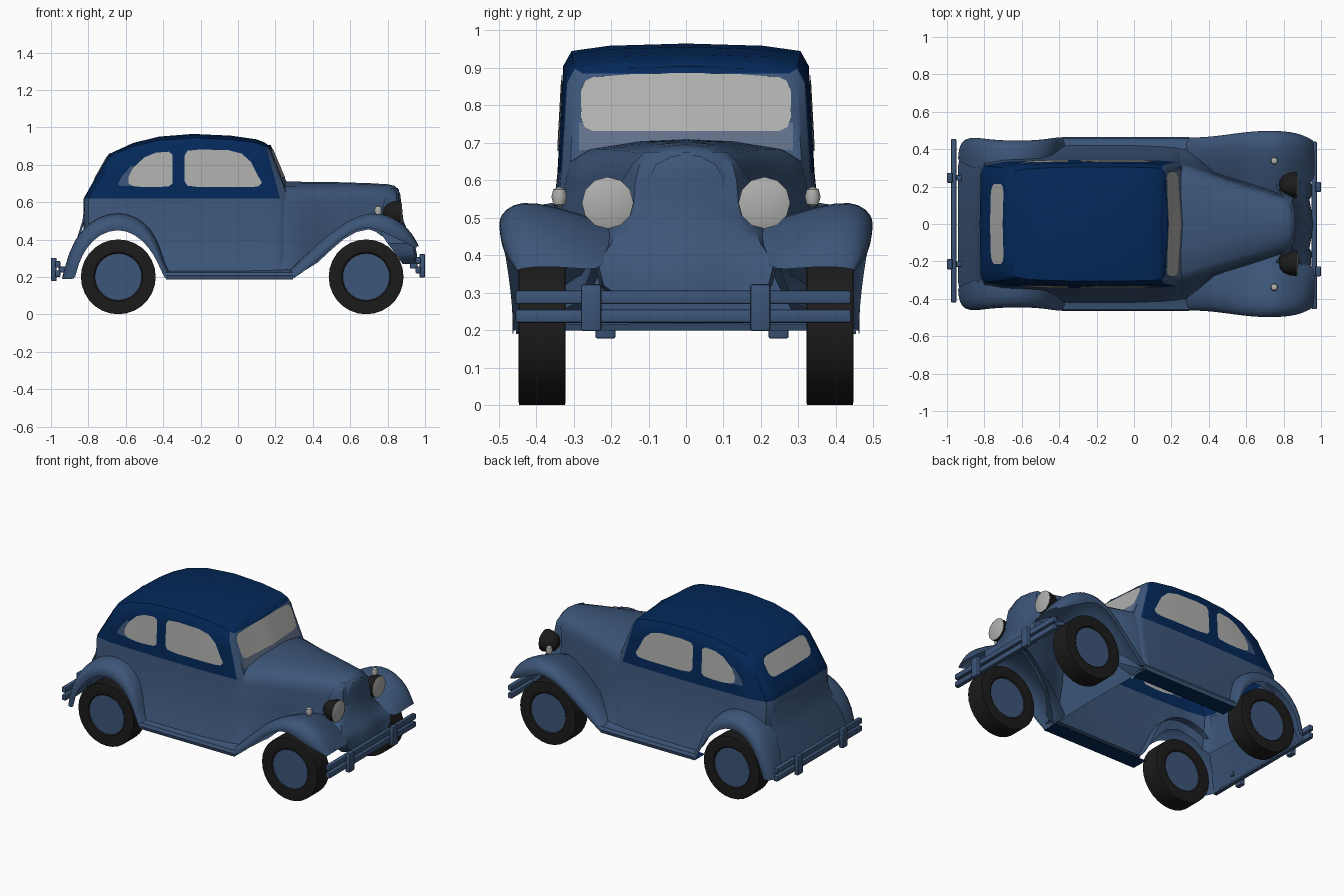
import bpy, bmesh, math
from mathutils import Vector
from mathutils.bvhtree import BVHTree

if "Cube" in bpy.data.objects:
    bpy.data.objects.remove(bpy.data.objects["Cube"])


def material(name, rgb):
    m = bpy.data.materials.new(name)
    m.diffuse_color = (*rgb, 1)
    m.use_nodes = True
    m.node_tree.nodes["Principled BSDF"].inputs["Base Color"].default_value = m.diffuse_color
    return m


BLUE = material("body blue", (0.045, 0.092, 0.19))
NAVY = material("roof navy", (0.001, 0.021, 0.1))
GLASS = material("glass grey", (0.43, 0.43, 0.42))
BLACK = material("tyre black", (0.011, 0.011, 0.011))
PALE = material("window frame pale blue", (0.12, 0.16, 0.25))


def lerp(a, b, t):
    return tuple(p + (q - p) * t for p, q in zip(a, b))


def interp(x, pts):
    """Piecewise linear height at x through (x, z) points."""
    if x <= pts[0][0]:
        return pts[0][1]
    for (x0, z0), (x1, z1) in zip(pts, pts[1:]):
        if x <= x1:
            return z0 + (z1 - z0) * (x - x0) / (x1 - x0)
    return pts[-1][1]


def resample(keys, n):
    out = [lerp(a, b, i / n) for a, b in zip(keys, keys[1:]) for i in range(n)]
    return out + [keys[-1]]


def finish(name, bm, mats, rule=None, mirror=True, subsurf=0, angle=40):
    bmesh.ops.remove_doubles(bm, verts=bm.verts, dist=1e-5)
    bmesh.ops.recalc_face_normals(bm, faces=bm.faces)
    if rule:
        for f in bm.faces:
            f.material_index = rule(f.calc_center_median())
    me = bpy.data.meshes.new(name)
    bm.to_mesh(me)
    bm.free()
    ob = bpy.data.objects.new(name, me)
    bpy.context.collection.objects.link(ob)
    for m in mats:
        me.materials.append(m)
    bpy.ops.object.select_all(action='DESELECT')
    ob.select_set(True)
    bpy.context.view_layer.objects.active = ob
    bpy.ops.object.shade_smooth_by_angle(angle=math.radians(angle))
    if mirror:
        mod = ob.modifiers.new("mirror", 'MIRROR')
        mod.use_axis = (False, True, False)
    if subsurf:
        mod = ob.modifiers.new("smooth", 'SUBSURF')
        mod.levels = mod.render_levels = subsurf
    return ob


def loft(*sheets):
    bm = bmesh.new()
    for rings in sheets:
        rows = [[bm.verts.new(p) for p in r] for r in rings]
        for a, b in zip(rows, rows[1:]):
            for j in range(len(a) - 1):
                bm.faces.new((a[j], a[j + 1], b[j + 1], b[j]))
    return bm


# Fender curves: crest x, z; wheel-opening lip x, z; outer y; inner y; inner drop
REAR = [(-.94, .19, -.87, .19, .455, .34, 0), (-.905, .34, -.855, .27, .465, .32, 0),
        (-.835, .46, -.81, .36, .46, .29, 0), (-.74, .525, -.74, .43, .45, .29, 0),
        (-.64, .548, -.64, .46, .447, .30, 0), (-.545, .525, -.55, .43, .448, .30, 0),
        (-.465, .46, -.475, .36, .455, .30, 0), (-.42, .37, -.43, .28, .462, .31, 0),
        (-.39, .27, -.405, .22, .465, .33, 0), (-.355, .215, -.385, .185, .465, .34, 0)]
FRONT = [(.26, .22, .29, .185, .463, .30, 0), (.36, .32, .38, .25, .465, .26, .03),
         (.46, .415, .47, .335, .475, .23, .06), (.56, .49, .56, .415, .488, .20, .08),
         (.64, .53, .63, .455, .496, .17, .08), (.72, .55, .70, .47, .50, .15, .08),
         (.80, .538, .76, .45, .499, .15, .09), (.87, .50, .81, .425, .495, .18, .09),
         (.93, .445, .88, .39, .482, .215, .06), (.965, .37, .95, .355, .45, .235, .01)]
ARCH = [(k[2], k[3] + .03) for k in REAR] + [(-.36, .215), (.28, .215)] \
    + [(k[2], k[3] - .015) for k in FRONT[1:]]


def flare(z):
    """How far the body side sweeps out towards the sill."""
    return .065 * max(0, min(1, (.42 - z) / .2))


def fender(name, keys):
    rings = []
    for px, pz, qx, qz, yo, yi, drop in keys:
        P, Q = (px, pz), (qx, qz)
        ring = [(px, yi, pz - drop), (px, (yi + yo - .09) / 2, pz - drop * .4)]
        for y, t in ((yo - .09, 0), (yo - .035, .1), (yo - .005, .45), (yo, .75), (yo - .004, 1)):
            x, z = lerp(P, Q, t)
            ring.append((x, y, z))
        rings.append(ring)
    finish(name, loft(rings), [BLUE], subsurf=1, angle=60)


fender("rear_fenders", REAR)
fender("front_fenders", FRONT)

# Cabin: belt x, roof x, roof z, half width
BELT = .62
CABIN = [(-.825, -.69, .86, 0), (-.82, -.68, .862, .27), (-.80, -.65, .876, .312),
         (-.70, -.56, .917, .332), (-.5, -.42, .951, .34), (-.25, -.24, .965, .343),
         (0, -.04, .956, .342), (.15, .10, .936, .338), (.225, .145, .918, .333),
         (.27, .16, .905, .31), (.295, .175, .905, 0)]
rings = []
for xb, xt, zt, w in resample(CABIN, 4):
    low = interp(xb, ARCH)
    side = w / .34
    ring = [(xb, w * 1.05 + flare(low) * side, low)]
    for f in (.25, .6):
        ring.append((xb, w * (1.05 - .05 * f) + flare(low) * side * (1 - f) ** 2, low + (BELT - low) * f))
    top = zt - .06
    pts = [(w * (1 - .045 * f), BELT + f * (top - BELT)) for f in (0, .33, .67, 1)]
    pts += [(w * .89, zt - .02), (w * .6, zt - .006), (0, zt)]
    for y, z in pts:
        ring.append((xb + (xt - xb) * (z - BELT) / (zt - BELT), y, z))
    rings.append(ring)
# The lower body stops short of the windshield bulge
for ring in rings[-4:]:
    ring[:3] = [(min(x, .27), y, z) for x, y, z in ring[:3]]


def cabin_colour(c):
    pillar = c.x > .222 - .075 * (c.z - BELT) / .29
    return 1 if c.z > BELT + .005 and (not pillar or c.z > .89) else 0


bm = loft(rings)
tree = BVHTree.FromBMesh(bm)
finish("cabin", bm, [BLUE, NAVY], cabin_colour)


# Window plates, a thin sheet on each side of the shell; columns are (across, bottom, top)
def window(name, cols, axis, side, mat=GLASS, lift=.004):
    d = Vector((-side, 0, 0)) if axis == 'x' else Vector((0, -side, 0))
    outer, inner = [], []
    for a, zb, zt in resample(cols, 3):
        ring = []
        for i in range(6):
            z = zb + (zt - zb) * i / 5
            o = Vector((side, a, z)) if axis == 'x' else Vector((a, side, z))
            ring.append(tree.ray_cast(o, d)[0] or o * .3)
        outer.append([p - d * lift for p in ring])
        inner.append([p + d * lift for p in ring])
    finish(name, loft(outer, inner), [mat])


window("door_windows", [(-.285, .71, .85), (-.27, .688, .875), (-.2, .68, .882), (-.05, .68, .878),
                        (.02, .68, .86), (.07, .68, .815), (.11, .685, .735), (.125, .7, .712)], 'y', 1)
window("quarter_windows", [(-.585, .70, .735), (-.56, .686, .785), (-.5, .68, .84),
                           (-.44, .68, .865), (-.37, .685, .87), (-.35, .70, .855)], 'y', 1)
window("quarter_window_trims", [(-.64, .69, .70), (-.62, .688, .74), (-.565, .688, .80)], 'y', 1, BLUE, .002)
window("windshield", [(.0004, .732, .887), (.15, .732, .883), (.25, .732, .875),
                      (.27, .742, .865), (.28, .765, .84)], 'x', 1)
window("windshield_frame", [(.0004, .69, .74), (.2, .685, .74), (.285, .68, .755)], 'x', 1, PALE, .002)
window("rear_window", [(.0004, .725, .845), (.17, .725, .842), (.2, .735, .835), (.215, .755, .815)], 'x', -1)

# Hood: x, half width, crown z
HOOD = [(.2, .328, .71), (.27, .32, .71), (.5, .238, .708), (.7, .178, .702),
        (.80, .148, .696), (.835, .135, .688), (.86, .10, .668)]
rings = []
for x, w, zt in resample(HOOD, 3):
    low = min(interp(x, ARCH), .42 if x > .76 else 1)
    sh = zt - .11
    f = flare(low) if x < .4 else 0
    rings.append([(x, w * 1.08 + f, low), (x, w * 1.05 + f * .5, low + (sh - low) * .25),
                  (x, w * 1.03 + f * .15, low + (sh - low) * .6), (x, w, sh), (x, w * .96, zt - .06),
                  (x, w * .79, zt - .027), (x, w * .4, zt - .006), (x, 0, zt)])
finish("hood", loft(rings), [BLUE], angle=50)

# Nose and front apron: z, centre x, grille half width, apron x, apron y, flank x, flank y
NOSE = [(.675, .855, .09, .83, .10, .82, .11), (.64, .868, .125, .82, .14, .80, .145),
        (.6, .872, .135, .81, .155, .78, .17), (.5, .885, .142, .835, .17, .76, .20),
        (.43, .915, .146, .885, .20, .765, .235), (.38, .945, .147, .935, .235, .80, .245),
        (.32, .957, .146, .945, .22, .845, .23), (.27, .96, .13, .95, .15, .88, .19)]
finish("nose", loft([[(xc, 0, z), (xc - .01, w * .5, z), (xc - .022, w, z),
                      (min(xa, xc - .03) if z > .4 else xa, ya, z), (xf, yf, z)]
                     for z, xc, w, xa, ya, xf, yf in resample(NOSE, 2)]), [BLUE], angle=35)

# Tail panel sweeping out between the rear fenders: x, z, half width
TAIL = [(-.818, .60, .27), (-.832, .5, .30), (-.86, .41, .33), (-.905, .31, .36), (-.94, .2, .39)]
finish("tail_panel", loft([[(x, 0, z), (x, w * .8, z), (x + .012, w, z)] for x, z, w in TAIL]), [BLUE])

# Running boards, a thin ledge along the sill with a dark underside
BOARD = [(.40, .24), (.43, .228), (.457, .225), (.466, .207), (.46, .186), (.35, .186)]
finish("running_boards", loft([[(x, y, z) for y, z in BOARD] for x in (-.385, 0, .295)]),
       [BLUE, NAVY], lambda c: 1 if c.z < .19 else 0)


# Round parts turned about an axis; profile is (radius, offset along axis)
def lathe(name, profile, centre, axis, mats, rule=None, n=28):
    rings = []
    for i in range(n + 1):
        a = 2 * math.pi * i / n
        c, s = math.cos(a), math.sin(a)
        rings.append([Vector({'x': (h, r * c, r * s), 'y': (r * c, h, r * s), 'z': (r * c, r * s, h)}[axis])
                      + Vector(centre) for r, h in profile])
    return finish(name, loft(rings), mats, rule, angle=35)


TYRE = [(0, .054), (.125, .054), (.132, .06), (.19, .063), (.2, .061)]
for name, x in (("rear_wheels", -.64), ("front_wheels", .685)):
    c = Vector((x, .384, .201))
    lathe(name, TYRE + [(r, -h) for r, h in reversed(TYRE)], c, 'y', [BLACK, BLUE],
          lambda p, c=c: 1 if math.hypot(p.x - c.x, p.z - c.z) < .12 else 0)

# Headlights with black shells, and small marker lights on the fenders
lathe("headlight_shells", [(0, -.05), (.03, -.045), (.052, -.025), (.066, .01), (.069, .045)],
      (.825, .209, .54), 'x', [BLACK], n=12)
lathe("headlight_lenses", [(.069, .045), (.05, .051), (0, .055)], (.825, .209, .54), 'x', [GLASS], n=12)
lathe("marker_lights", [(0, -.028), (.016, -.02), (.021, 0), (.016, .02), (0, .028)],
      (.75, .338, .556), 'z', [GLASS], n=12)


# Bumpers: bars, uprights and brackets
def box(name, x, y, z):
    bm = bmesh.new()
    bmesh.ops.create_cube(bm, size=1)
    for v in bm.verts:
        v.co = [(lo + hi) / 2 + c * (hi - lo) for c, (lo, hi) in zip(v.co, (x, y, z))]
    bmesh.ops.bevel(bm, geom=bm.edges[:], offset=.006, segments=2, affect='EDGES', profile=.5)
    finish(name, bm, [BLUE], mirror=False)


for label, s, dz, ends, posts in (("front", 1, 0, (-.455, .44), (-.253, .198)),
                                  ("rear", -1, -.02, (-.42, .455), (-.215, .247))):
    for z in (.22, .27):
        box(label + "_bumper_bar", sorted((s * .95, s * .978)), ends, (z + dz, z + dz + .036))
    for y in posts:
        box(label + "_bumper_upright", sorted((s * .97, s)), (y - .027, y + .027), (.198 + dz, .323 + dz))
        box(label + "_bumper_bracket", sorted((s * .92, s * .96)), (y - .015, y + .015), (.245 + dz, .275 + dz))
